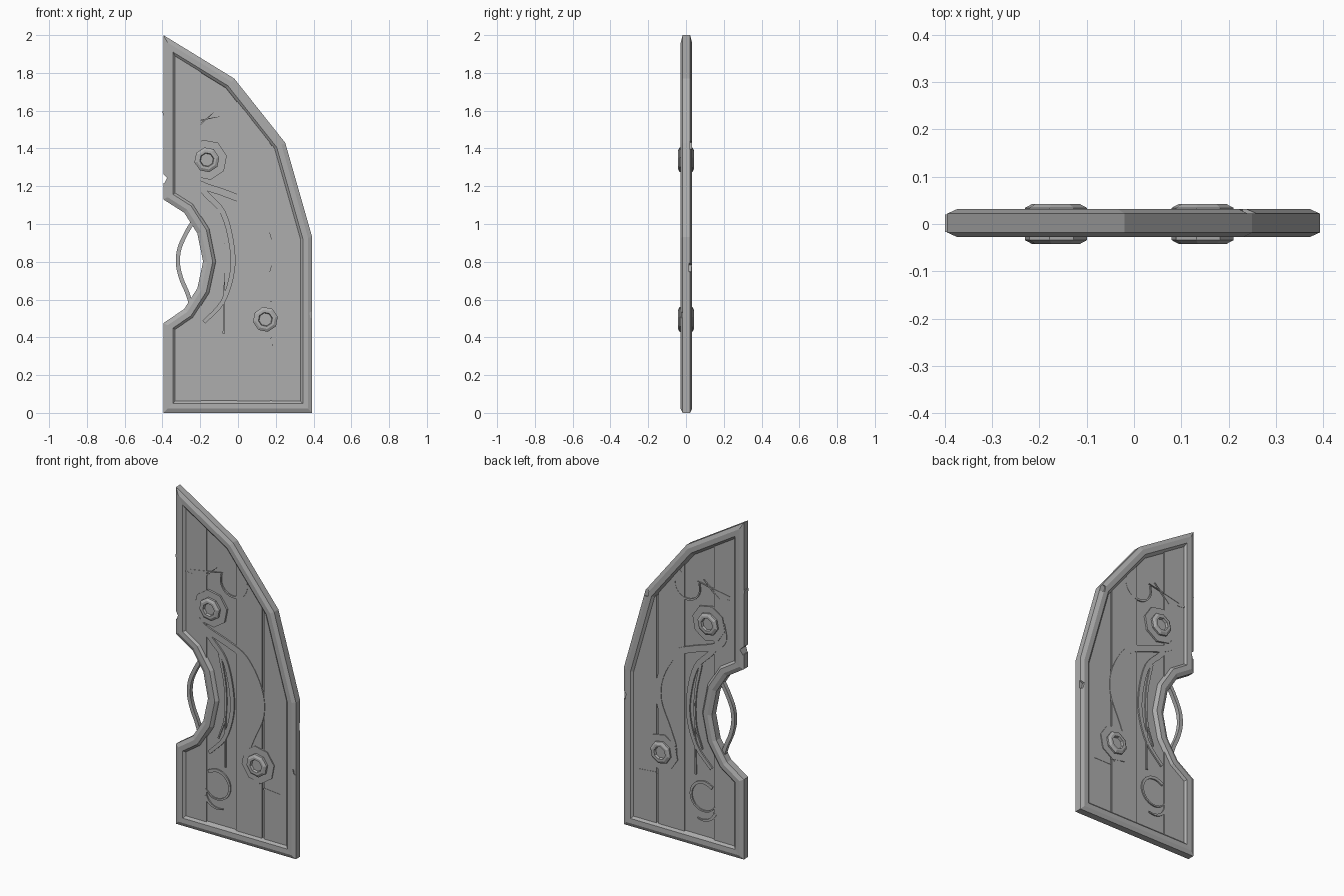
import bpy, bmesh, math
from mathutils import Vector

if "Cube" in bpy.data.objects:
    bpy.data.objects.remove(bpy.data.objects["Cube"])

MID = 0.002      # middle of the slab in y
PANEL = 0.017    # half thickness of the planks


def material(name, v):
    m = bpy.data.materials.new(name)
    m.use_nodes = True
    m.diffuse_color = (v, v, v, 1)
    m.node_tree.nodes["Principled BSDF"].inputs["Base Color"].default_value = (v, v, v, 1)
    return m


GREY = material("plain grey", 0.42)


def finish(bm, name):
    bmesh.ops.recalc_face_normals(bm, faces=bm.faces)
    mesh = bpy.data.meshes.new(name)
    bm.to_mesh(mesh)
    bm.free()
    mesh.materials.append(GREY)
    ob = bpy.data.objects.new(name, mesh)
    bpy.context.collection.objects.link(ob)
    return ob


def inset(pts, d):
    """Move every edge of a counter-clockwise outline inwards by d."""
    out = []
    for i, p in enumerate(pts):
        a = (p - pts[i - 1]).normalized()
        b = (pts[(i + 1) % len(pts)] - p).normalized()
        na, nb = Vector((-a.y, a.x)), Vector((-b.y, b.x))
        out.append(p + (na + nb) * d / (1 + na.dot(nb)))
    return out


def loft(bm, rings):
    """Closed solid through (outline, y) rings, capped at both ends."""
    loops = [[bm.verts.new((p.x, y, p.y)) for p in pts] for pts, y in rings]
    for a, b in zip(loops, loops[1:]):
        for i in range(len(a)):
            bm.faces.new((a[i - 1], a[i], b[i], b[i - 1]))
    bm.faces.new(loops[0])
    bm.faces.new(loops[-1])


def smooth_path(pts, steps=4):
    pts = [Vector(p) for p in pts]
    ext = [2 * pts[0] - pts[1]] + pts + [2 * pts[-1] - pts[-2]]
    out = []
    for a, b, c, d in zip(ext, ext[1:], ext[2:], ext[3:]):
        for k in range(steps):
            t = k / steps
            out.append(0.5 * (2 * b + (c - a) * t + (2 * a - 5 * b + 4 * c - d) * t * t
                              + (3 * b - a - 3 * c + d) * t ** 3))
    return out + [pts[-1]]


def ribbon(name, pts, width, half, tip=1.0):
    """Flat strap along a path, showing on the front and the back."""
    path = smooth_path(pts)
    bm = bmesh.new()
    rows = []
    for i, p in enumerate(path):
        t = (path[min(i + 1, len(path) - 1)] - path[max(i - 1, 0)]).normalized()
        w = width / 2 * (1 + (tip - 1) * i / (len(path) - 1))
        n = Vector((-t.y, t.x)) * w
        rows.append([bm.verts.new((q.x, MID + y, q.y)) for q, y in
                     ((p + n, -half), (p - n, -half), (p - n, half), (p + n, half))])
    for a, b in zip(rows, rows[1:]):
        for k in range(4):
            bm.faces.new((a[k - 1], a[k], b[k], b[k - 1]))
    bm.faces.new(rows[0])
    bm.faces.new(rows[-1])
    return finish(bm, name)


def ngon(c, r, n=8, turn=0.2):
    return [Vector((c[0] + r * math.cos(turn + math.tau * k / n),
                    c[1] + r * math.sin(turn + math.tau * k / n))) for k in range(n)]


def arc(c, r, a0, a1, n=8):
    angles = [math.radians(a0 + (a1 - a0) * k / n) for k in range(n + 1)]
    return [(c[0] + r * math.cos(a), c[1] + r * math.sin(a)) for a in angles]


# Door leaf: bevelled rim around a recessed core
outline = [Vector(p) for p in (
    (-0.395, 0), (0.393, 0), (0.393, 0.93), (0.25, 1.43), (-0.02, 1.77), (-0.395, 2),
    (-0.395, 1.13), (-0.285, 1.06), (-0.215, 0.95), (-0.185, 0.8),
    (-0.215, 0.66), (-0.285, 0.55), (-0.395, 0.475))]
steps = [(0.066, 0.011), (0.062, 0.018), (0.05, 0.029), (0.022, 0.030), (0, 0.020)]
bm = bmesh.new()
loft(bm, [(inset(outline, d), MID - y) for d, y in steps]
     + [(inset(outline, d), MID + y) for d, y in reversed(steps)])
rim = finish(bm, "rim")

# Chips knocked out of the rim
bm = bmesh.new()
for c, r, y0, y1 in (((-0.403, 1.24), 0.028, -0.1, 0.1), ((0.4, 0.77), 0.03, 0.015, 0.1),
                     ((0.25, 1.42), 0.03, 0.022, 0.1), ((0.4, 0.52), 0.025, -0.1, -0.018)):
    loft(bm, [(ngon(c, r, 5), y0), (ngon(c, r, 5), y1)])
cutter = finish(bm, "chip_cutter")
cutter.hide_render = True
mod = rim.modifiers.new("chips", "BOOLEAN")
mod.object = cutter
mod.operation = "DIFFERENCE"
mod.solver = "EXACT"
bpy.context.view_layer.objects.active = rim
bpy.ops.object.modifier_apply(modifier=mod.name)
bpy.data.objects.remove(cutter)

# Planks: the inner outline sliced into vertical boards with narrow gaps
inner = inset(outline, 0.06)
seams = [-0.4, -0.19, -0.01, 0.175, 0.4]
for i, (x0, x1) in enumerate(zip(seams, seams[1:])):
    bm = bmesh.new()
    loft(bm, [(inner, MID - PANEL), (inner, MID + PANEL)])
    for x, side in ((x0 + 0.006, -1), (x1 - 0.006, 1)):
        cut = bmesh.ops.bisect_plane(bm, geom=bm.verts[:] + bm.edges[:] + bm.faces[:],
                                     plane_co=(x, 0, 0), plane_no=(side, 0, 0), clear_outer=True)
        edges = [e for e in cut["geom_cut"] if isinstance(e, bmesh.types.BMEdge)]
        if edges:
            bmesh.ops.holes_fill(bm, edges=[e for e in edges if e.is_valid and e.is_boundary])
    finish(bm, f"plank_{i + 1}")

# Bolts: washer, bevelled nut and sunken centre, through both sides
for name, c in (("upper", (-0.165, 1.34)), ("lower", (0.145, 0.495))):
    bm = bmesh.new()
    loft(bm, [(ngon(c, 0.108), -0.021), (ngon(c, 0.108), 0.024)])
    finish(bm, name + "_washer")
    bm = bmesh.new()
    half = [(0.034, 0.028), (0.038, 0.042), (0.052, 0.042), (0.067, 0.034), (0.067, 0.02)]
    loft(bm, [(ngon(c, r), -y) for r, y in half] + [(ngon(c, r), y) for r, y in reversed(half)])
    finish(bm, name + "_nut")

# Long straps sweeping between the bolts
ribbon("long_strap", [(-0.25, 1.36), (-0.262, 1.27), (-0.2, 1.21), (-0.06, 1.16), (0.06, 1.1),
                      (0.15, 0.95), (0.165, 0.8), (0.1, 0.64), (0.065, 0.53), (0.1, 0.43),
                      (0.16, 0.4)], 0.038, 0.0205)
ribbon("inner_strap", [(-0.23, 1.24), (-0.17, 1.16), (-0.08, 1.06), (-0.035, 0.9),
                       (-0.03, 0.75), (-0.08, 0.59), (-0.18, 0.48)], 0.034, 0.0195, 0.6)
ribbon("short_strap", [(-0.11, 1.08), (-0.075, 0.9), (-0.075, 0.72), (-0.12, 0.58)],
       0.018, 0.0185, 0.4)

# Worn scrolls
scrolls = (((-0.13, 0.3), 0.085, 130, -150), ((-0.12, 0.25), 0.09, 200, 290),
           ((-0.02, 1.53), 0.085, 60, -200), ((-0.3, 1.6), 0.09, 180, 280))
for i, (c, r, a0, a1) in enumerate(scrolls):
    ribbon(f"scroll_{i + 1}", arc(c, r, a0, a1), 0.02, 0.0185, 0.3)

# Scratches: slim raised slivers
slivers = (((-0.3, 1.53), (-0.09, 1.57)), ((-0.23, 1.5), (-0.13, 1.59)),
           ((0.18, 0.36), (0.29, 0.355)), ((-0.075, 0.42), (-0.07, 0.9)))
for i, (a, b) in enumerate(slivers):
    mid = (Vector(a) + Vector(b)) / 2
    ribbon(f"scratch_{i + 1}", [a, mid, b], 0.012, 0.019, 0.1)

# Bowed handle across the side notch
ribbon("handle", [(-0.24, 1.01), (-0.275, 0.95), (-0.31, 0.87), (-0.318, 0.79),
                  (-0.3, 0.71), (-0.27, 0.64), (-0.25, 0.58)], 0.022, 0.012)
